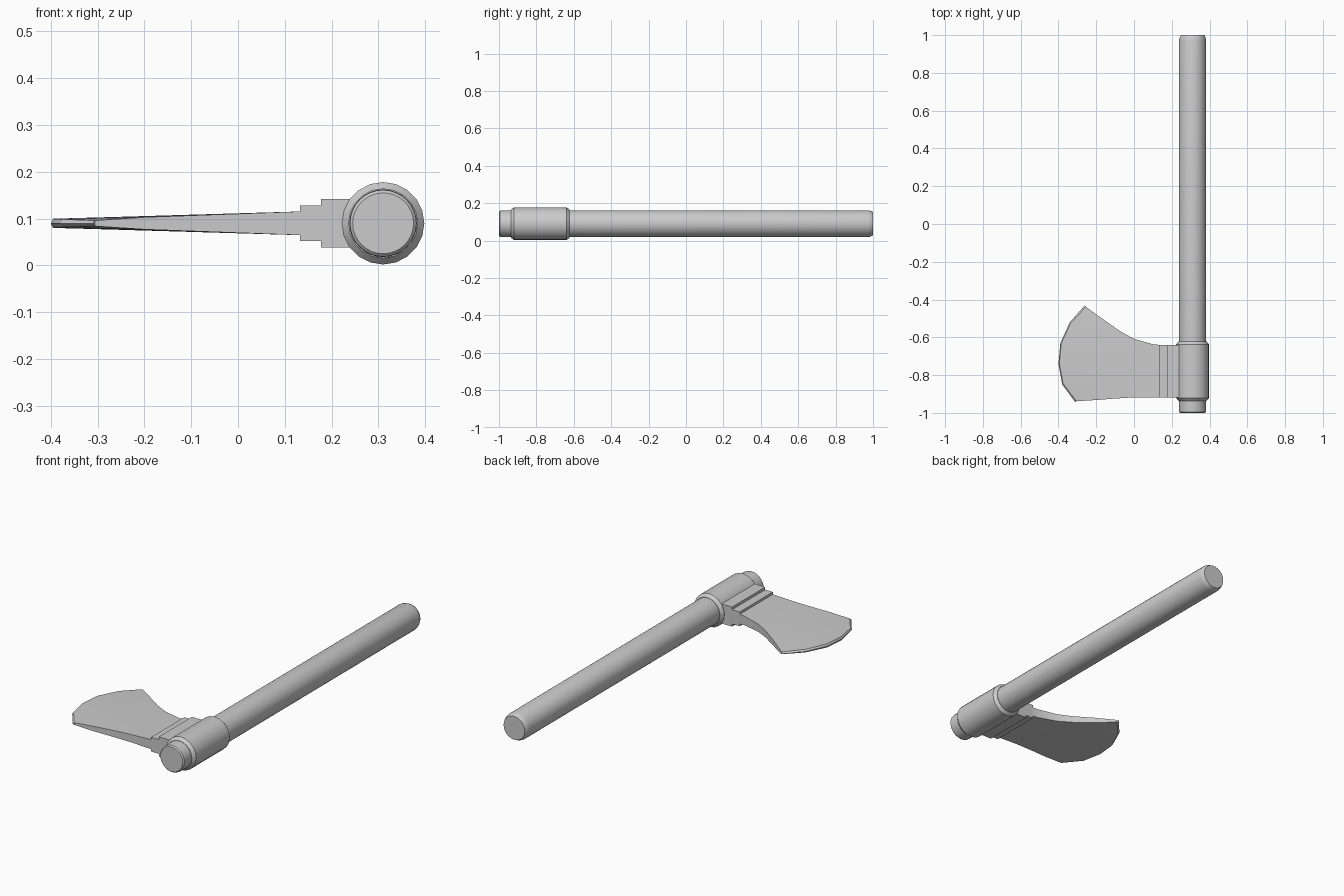
import bpy, bmesh, math
from mathutils import Vector

if "Cube" in bpy.data.objects:
    bpy.data.objects.remove(bpy.data.objects["Cube"])

CX, CZ = 0.31, 0.09


def make(name, bm, angle=None):
    bmesh.ops.recalc_face_normals(bm, faces=bm.faces)
    me = bpy.data.meshes.new(name)
    bm.to_mesh(me)
    bm.free()
    ob = bpy.data.objects.new(name, me)
    bpy.context.collection.objects.link(ob)
    if angle:
        bpy.ops.object.select_all(action='DESELECT')
        ob.select_set(True)
        bpy.context.view_layer.objects.active = ob
        bpy.ops.object.shade_smooth_by_angle(angle=math.radians(angle))
    return ob


def lathe(name, profile, sides):
    """Solid of revolution along y from (y, radius) points."""
    bm = bmesh.new()
    rings = []
    for y, r in profile:
        rings.append([bm.verts.new((CX + r * math.sin(2 * math.pi * i / sides), y,
                                    CZ + r * math.cos(2 * math.pi * i / sides)))
                      for i in range(sides)])
    for a, b in zip(rings, rings[1:]):
        for i in range(sides):
            k = (i + 1) % sides
            bm.faces.new((a[i], a[k], b[k], b[i]))
    bm.faces.new(rings[0])
    bm.faces.new(rings[-1])
    return make(name, bm, 30)


def block(name, x0, x1, y0, y1, half):
    bm = bmesh.new()
    bmesh.ops.create_cube(bm, size=1)
    for v in bm.verts:
        v.co = (x0 if v.co.x < 0 else x1, y0 if v.co.y < 0 else y1,
                CZ + 2 * half * v.co.z)
    return make(name, bm)


# Handle and the collar that grips it
lathe("handle", [(-1, 0.065), (-0.994, 0.071), (-0.98, 0.072),
                 (0.972, 0.072), (0.986, 0.069), (1, 0.062)], 32)
lathe("collar", [(-0.936, 0.074), (-0.92, 0.088), (-0.638, 0.088), (-0.622, 0.074)], 20)

# Stepped neck between collar and blade
block("neck_thick", 0.177, 0.31, -0.918, -0.64, 0.052)
block("neck_thin", 0.132, 0.20, -0.918, -0.64, 0.038)

# Blade: sections from root to cutting edge, bulging into an arc
lower = [(0.14, -0.918), (0.0, -0.918), (-0.10, -0.924), (-0.20, -0.932), (-0.305, -0.938)]
upper = [(0.14, -0.64), (0.105, -0.638), (0.0, -0.608), (-0.07, -0.57), (-0.16, -0.507), (-0.255, -0.438)]
lower.insert(1, (0.105, -0.918))
arc = [Vector(p) for p in [(-0.31, -0.945), (-0.38, -0.85), (-0.40, -0.74),
                           (-0.39, -0.63), (-0.34, -0.52), (-0.26, -0.43)]]
n = len(arc)
bm = bmesh.new()
sheets = []
rim = [bm.verts.new((p.x, p.y, CZ)) for p in arc]
for side in (1, -1):
    grid = []
    for i, (lo, up) in enumerate(zip(lower, upper)):
        s = i / (len(lower) - 1)
        row = []
        for j in range(n):
            t = j / (n - 1)
            p = Vector(lo).lerp(Vector(up), t) + (arc[j] - arc[0].lerp(arc[-1], t)) * s * s
            mid = math.sin(math.pi * t)
            half = 0.0255 + (0.006 + 0.004 * mid - 0.0255) * (0.14 - p.x) / 0.53
            if i == len(lower) - 1:
                half = 0.006 + 0.004 * mid
            row.append(bm.verts.new((p.x, p.y, CZ + side * half)))
        grid.append(row)
    for a, b in zip(grid, grid[1:] + [rim]):
        for j in range(n - 1):
            bm.faces.new((a[j], a[j + 1], b[j + 1], b[j]))
    sheets.append(grid)

# Close the blade's two long sides, tips and root
top, bot = sheets
for j in (0, n - 1):
    for i in range(len(lower) - 1):
        bm.faces.new((top[i][j], top[i + 1][j], bot[i + 1][j], bot[i][j]))
    bm.faces.new((top[-1][j], rim[j], bot[-1][j]))
for j in range(n - 1):
    bm.faces.new((top[0][j], top[0][j + 1], bot[0][j + 1], bot[0][j]))
make("blade", bm, 20)
